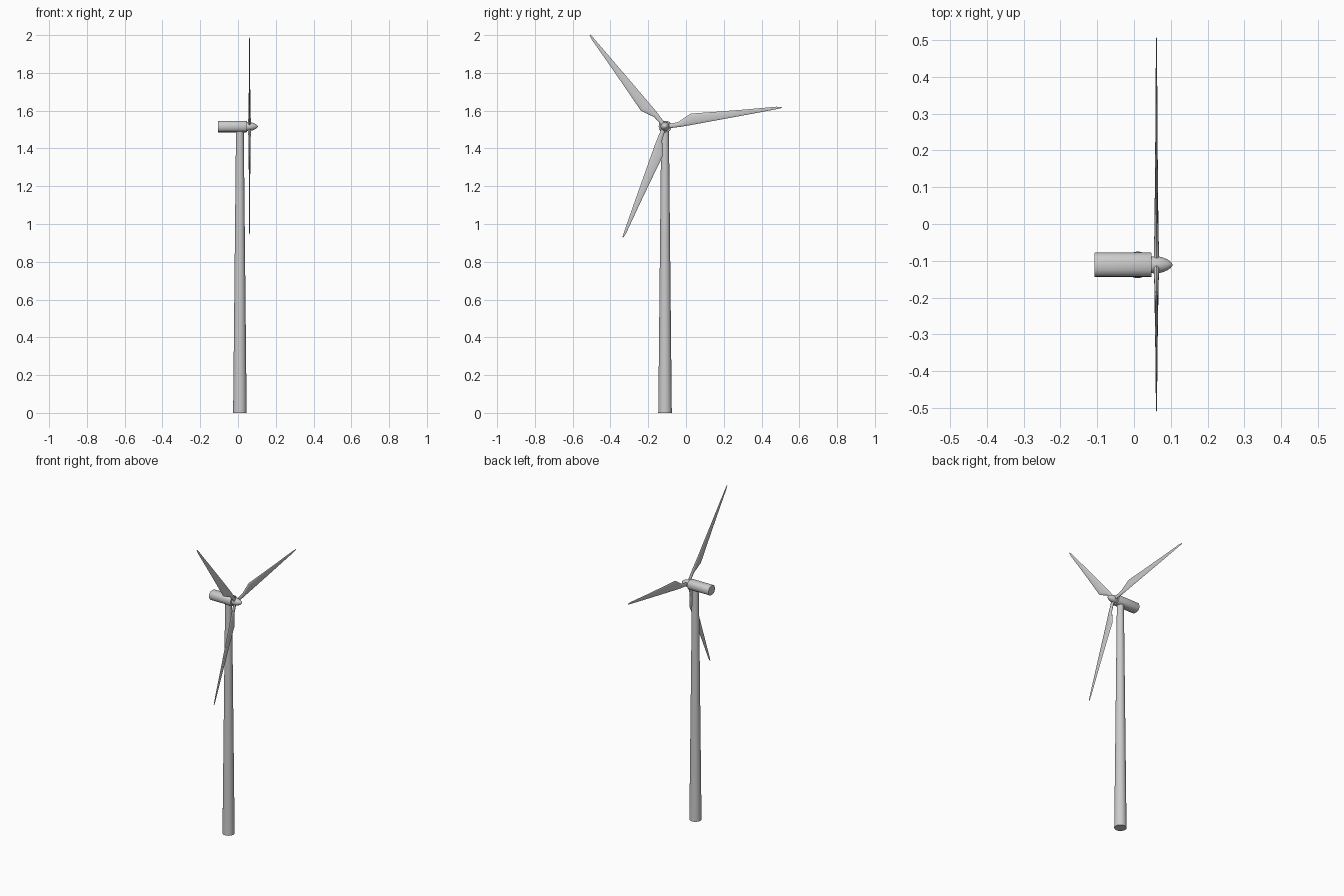
import bpy, bmesh
from math import sin, cos, pi, radians
from mathutils import Vector

if "Cube" in bpy.data.objects:
    bpy.data.objects.remove(bpy.data.objects["Cube"])

AX, AY, HZ = 0.01, -0.111, 1.516   # tower axis and rotor height
ROTOR_X = 0.061


def loft(name, rings, angle=35):
    """Skin a list of equal-length closed rings and cap both ends."""
    bm = bmesh.new()
    loops = [[bm.verts.new(p) for p in ring] for ring in rings]
    n = len(loops[0])
    for a, b in zip(loops, loops[1:]):
        for i in range(n):
            j = (i + 1) % n
            bm.faces.new((a[i], a[j], b[j], b[i]))
    bm.faces.new(loops[0][::-1])
    bm.faces.new(loops[-1])
    bmesh.ops.recalc_face_normals(bm, faces=bm.faces)
    mesh = bpy.data.meshes.new(name)
    bm.to_mesh(mesh)
    bm.free()
    ob = bpy.data.objects.new(name, mesh)
    bpy.context.collection.objects.link(ob)
    bpy.ops.object.select_all(action='DESELECT')
    ob.select_set(True)
    bpy.context.view_layer.objects.active = ob
    bpy.ops.object.shade_smooth_by_angle(angle=radians(angle))
    return ob


def oval(ru, rv, n, power=2.0):
    """Points of a (super)ellipse."""
    pts = []
    for i in range(n):
        c, s = cos(2 * pi * i / n), sin(2 * pi * i / n)
        f = lambda t: (1 if t > 0 else -1) * abs(t) ** (2 / power)
        pts.append((ru * f(c), rv * f(s)))
    return pts


# Tapered tower
loft("tower", [[(AX + u, AY + v, z) for u, v in oval(r, r, 32)]
               for z, r in ((0, 0.036), (0.03, 0.0355), (1.50, 0.0205))])

# Nacelle housing
loft("nacelle", [[(x, AY + u * s, HZ + v * s) for u, v in oval(0.0335, 0.0305, 16, 2.4)]
                 for x, s in ((-0.107, 0.97), (-0.104, 1), (0.044, 1), (0.047, 0.97))])

# Bullet-shaped spinner
spinner = [(0.040, 0.021), (0.055, 0.0235), (0.068, 0.0225), (0.080, 0.0195),
           (0.091, 0.0145), (0.099, 0.009), (0.1035, 0.004), (0.105, 0.0005)]
loft("spinner", [[(x, AY + u, HZ + v) for u, v in oval(r, r, 24)] for x, r in spinner], 50)

# Blade stations: distance from hub, trailing edge, leading edge, half thickness
stations = [(0.010, -0.013, 0.011, 0.0075), (0.040, -0.0135, 0.010, 0.007),
            (0.075, -0.015, 0.012, 0.006), (0.110, -0.0155, 0.029, 0.0055),
            (0.145, -0.015, 0.045, 0.005), (0.300, -0.0125, 0.0305, 0.0035),
            (0.450, -0.010, 0.0175, 0.0025), (0.600, -0.007, 0.006, 0.0015),
            (0.627, -0.005, 0.000, 0.0008)]
for k in range(3):
    a = radians(9.5 + 120 * k)
    along, across = Vector((0, cos(a), sin(a))), Vector((0, -sin(a), cos(a)))
    hub = Vector((ROTOR_X, AY - 0.001, HZ))
    rings = []
    for d, lo, hi, t in stations:
        mid, half = (lo + hi) / 2, (hi - lo) / 2
        rings.append([hub + along * d + across * (mid + u) + Vector((v, 0, 0))
                      for u, v in oval(half, t, 12)])
    loft(f"blade_{k + 1}", rings, 45)
